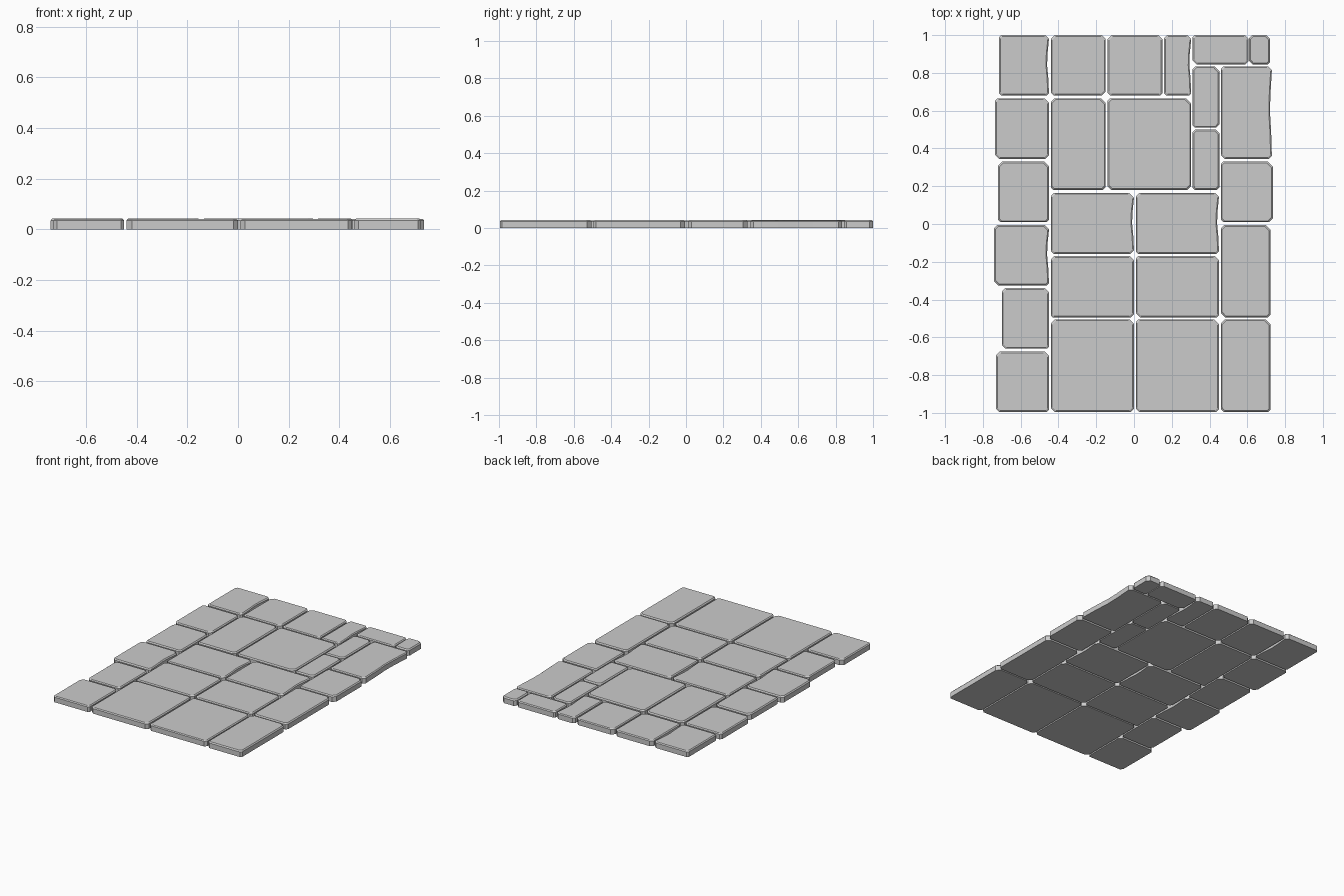
import bpy, bmesh, random

if "Cube" in bpy.data.objects:
    bpy.data.objects.remove(bpy.data.objects["Cube"])

random.seed(4)
TOP, BEVEL = 0.041, 0.007


def paver(x0, x1, y0, y1, worn=False):
    """One flagstone: clipped corners, bevelled top rim, optionally a worn right edge."""
    c = [random.uniform(0.01, 0.022) for _ in range(4)]
    c[2] = random.uniform(0.018, 0.026)
    pts = [(x0 + c[0], y0), (x1 - c[1], y0), (x1, y0 + c[1])]
    if worn:
        for t, dent in ((0.3, 0.004), (0.5, 0.01), (0.68, 0.008)):
            pts.append((x1 - dent, y0 + (y1 - y0) * t))
    pts += [(x1, y1 - c[2]), (x1 - c[2], y1), (x0 + c[3], y1),
            (x0, y1 - c[3]), (x0, y0 + c[0])]
    cx, cy = (x0 + x1) / 2, (y0 + y1) / 2
    sx, sy = 1 - 2 * BEVEL / (x1 - x0), 1 - 2 * BEVEL / (y1 - y0)
    top = TOP + random.uniform(-0.001, 0.002)

    bm = bmesh.new()
    base = [bm.verts.new((x, y, 0)) for x, y in pts]
    rim = [bm.verts.new((x, y, TOP - 0.006)) for x, y in pts]
    cap = [bm.verts.new((cx + (x - cx) * sx, cy + (y - cy) * sy, top)) for x, y in pts]
    bm.faces.new(base[::-1])
    bm.faces.new(cap)
    for lo, hi in ((base, rim), (rim, cap)):
        for i in range(len(pts)):
            j = (i + 1) % len(pts)
            bm.faces.new((lo[i], lo[j], hi[j], hi[i]))
    bmesh.ops.recalc_face_normals(bm, faces=bm.faces)
    mesh = bpy.data.meshes.new("paving_stone")
    bm.to_mesh(mesh)
    bm.free()
    bpy.context.collection.objects.link(bpy.data.objects.new("paving_stone", mesh))


# left border: six equal stones with a ragged outer edge
for i, x in enumerate((-0.715, -0.735, -0.72, -0.74, -0.70, -0.73)):
    y = 1 - i * 0.335
    paver(x, -0.45, y - 0.32, y, i in (0, 3))

# centre slabs in two columns
for y0, y1, worn in ((-0.995, -0.505, False), (-0.495, -0.17, False), (-0.158, 0.165, True)):
    paver(-0.44, 0.0, y0, y1, worn)
    paver(0.01, 0.45, y0, y1, worn)

# upper large slabs
paver(-0.44, -0.15, 0.18, 0.665)
paver(-0.14, 0.303, 0.18, 0.665)

# back row
paver(-0.44, -0.15, 0.68, 1)
paver(-0.14, 0.15, 0.68, 1)
paver(0.16, 0.303, 0.68, 1, True)
paver(0.31, 0.605, 0.845, 1)
paver(0.61, 0.72, 0.845, 1)

# narrow fillers
paver(0.31, 0.452, 0.51, 0.835)
paver(0.31, 0.452, 0.18, 0.5)

# right border
paver(0.46, 0.73, 0.345, 0.835, True)
paver(0.46, 0.735, 0.01, 0.33)
paver(0.46, 0.722, -0.495, -0.005)
paver(0.46, 0.722, -0.995, -0.505)
